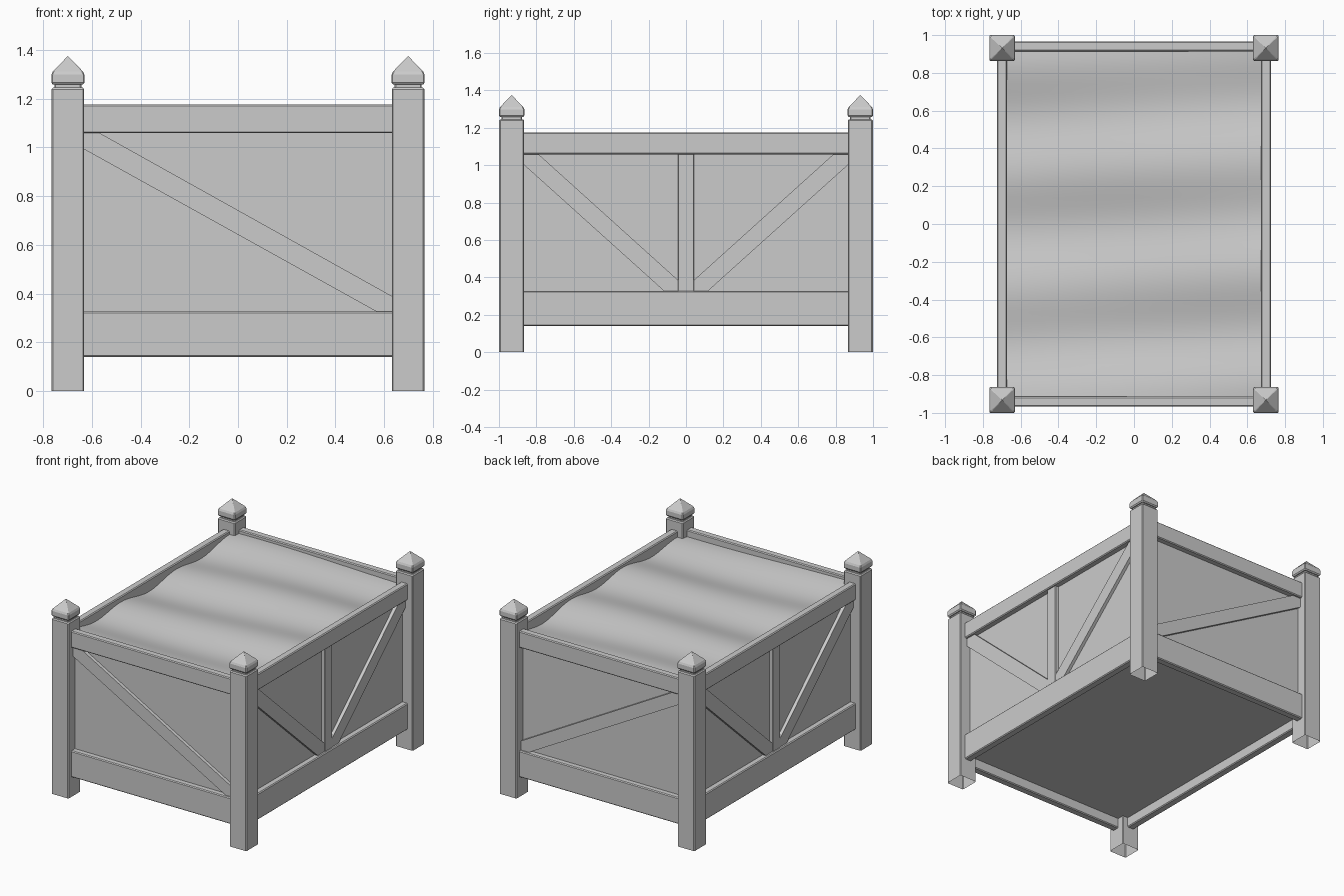
import bpy, bmesh, math

if "Cube" in bpy.data.objects:
    bpy.data.objects.remove(bpy.data.objects["Cube"])

PX, PY = 0.698, 0.932      # post centres


def add_object(name, bm, bevel=0.0, smooth=False):
    bmesh.ops.recalc_face_normals(bm, faces=bm.faces)
    me = bpy.data.meshes.new(name)
    bm.to_mesh(me)
    bm.free()
    ob = bpy.data.objects.new(name, me)
    bpy.context.collection.objects.link(ob)
    if smooth:
        for p in me.polygons:
            p.use_smooth = True
    if bevel:
        m = ob.modifiers.new("edge_bevel", 'BEVEL')
        m.width, m.segments, m.limit_method = bevel, 1, 'ANGLE'
    return ob


def box(name, lo, hi, bevel=0.0):
    bm = bmesh.new()
    bmesh.ops.create_cube(bm, size=1)
    for v in bm.verts:
        v.co = [(a + b) / 2 + c * (b - a) for a, b, c in zip(lo, hi, v.co)]
    return add_object(name, bm, bevel)


def prism(name, outline, d0, d1, axis):
    """Extrude a (horizontal, z) outline along x or y."""
    bm = bmesh.new()
    place = (lambda u, z, d: (d, u, z)) if axis == 'x' else (lambda u, z, d: (u, d, z))
    a = [bm.verts.new(place(u, z, d0)) for u, z in outline]
    b = [bm.verts.new(place(u, z, d1)) for u, z in outline]
    bm.faces.new(a)
    bm.faces.new(b)
    n = len(a)
    for i in range(n):
        bm.faces.new((a[i], a[(i + 1) % n], b[(i + 1) % n], b[i]))
    return add_object(name, bm)


def square_loft(name, cx, cy, profile, chamfer, cap_bottom):
    """Stack chamfered squares of (half width, z); finish in a flat or a point."""
    bm = bmesh.new()
    rings = []
    for h, z in profile:
        if h == 0:
            rings.append([bm.verts.new((cx, cy, z))])
            continue
        k = h - min(chamfer, h * 0.4)
        pts = [(h, -k), (h, k), (k, h), (-k, h), (-h, k), (-h, -k), (-k, -h), (k, -h)]
        rings.append([bm.verts.new((cx + x, cy + y, z)) for x, y in pts])
    for r, s in zip(rings, rings[1:]):
        for i in range(8):
            j = (i + 1) % 8
            bm.faces.new((r[i], r[j], s[0]) if len(s) == 1 else (r[i], r[j], s[j], s[i]))
    if cap_bottom:
        bm.faces.new(rings[0])
    if len(rings[-1]) > 1:
        bm.faces.new(rings[-1])
    return add_object(name, bm)


# corner posts (open underneath) with pointed caps
post_profile = [(0.067, 0), (0.067, 1.238), (0.061, 1.245)]
cap_profile = [(0.055, 1.24), (0.055, 1.258), (0.062, 1.258), (0.068, 1.266),
               (0.068, 1.298), (0.062, 1.311), (0, 1.375)]
for sx in (-1, 1):
    for sy in (-1, 1):
        square_loft("corner_post", sx * PX, sy * PY, post_profile, 0.006, False)
        square_loft("post_cap", sx * PX, sy * PY, cap_profile, 0.005, True)

# rails on all four sides
for s in (-1, 1):
    for label, z0, z1 in (("bottom_rail", 0.14, 0.327), ("top_rail", 1.058, 1.175)):
        xs, ys = sorted((s * 0.672, s * 0.725)), sorted((s * 0.914, s * 0.967))
        box("side_" + label, (xs[0], -0.88, z0), (xs[1], 0.88, z1), 0.006)
        box("end_" + label, (-0.65, ys[0], z0), (0.65, ys[1], z1), 0.006)

# diagonal braces and middle uprights
end_brace = [(-0.64, 1.06), (-0.57, 1.06), (0.64, 0.385), (0.64, 0.325), (0.57, 0.325), (-0.64, 0.997)]
side_brace = [(0.87, 1.06), (0.79, 1.06), (0.042, 0.385), (0.042, 0.325), (0.115, 0.325), (0.87, 1.005)]
for s in (-1, 1):
    prism("end_brace", end_brace, s * 0.92, s * 0.95, 'y')
    for m in (-1, 1):
        prism("side_brace", [(m * u, z) for u, z in side_brace], s * 0.68, s * 0.708, 'x')
    xs = sorted((s * 0.68, s * 0.711))
    box("side_upright", (xs[0], -0.043, 0.32), (xs[1], 0.043, 1.065), 0.004)

# recessed wall panels and floor, open at the top
bm = bmesh.new()
bmesh.ops.create_cube(bm, size=1)
for v in bm.verts:
    v.co = (v.co.x * 1.37, v.co.y * 1.852, 0.21 if v.co.z < 0 else 1.09)
bmesh.ops.delete(bm, geom=[f for f in bm.faces if f.calc_center_median().z > 1], context='FACES')
add_object("wall_panels", bm)

# gently rippled soil filling
bm = bmesh.new()
bmesh.ops.create_grid(bm, x_segments=24, y_segments=40, size=1)
for v in bm.verts:
    x, y = v.co.x * 0.685, v.co.y * 0.926
    z = 1.122 + 0.02 * math.cos(2 * math.pi * (y - 0.3 - 0.06 * x) / 0.6) + 0.012 * math.sin(2.5 * x + 3 * y)
    v.co = (x, y, z)
add_object("soil_surface", bm, smooth=True)
